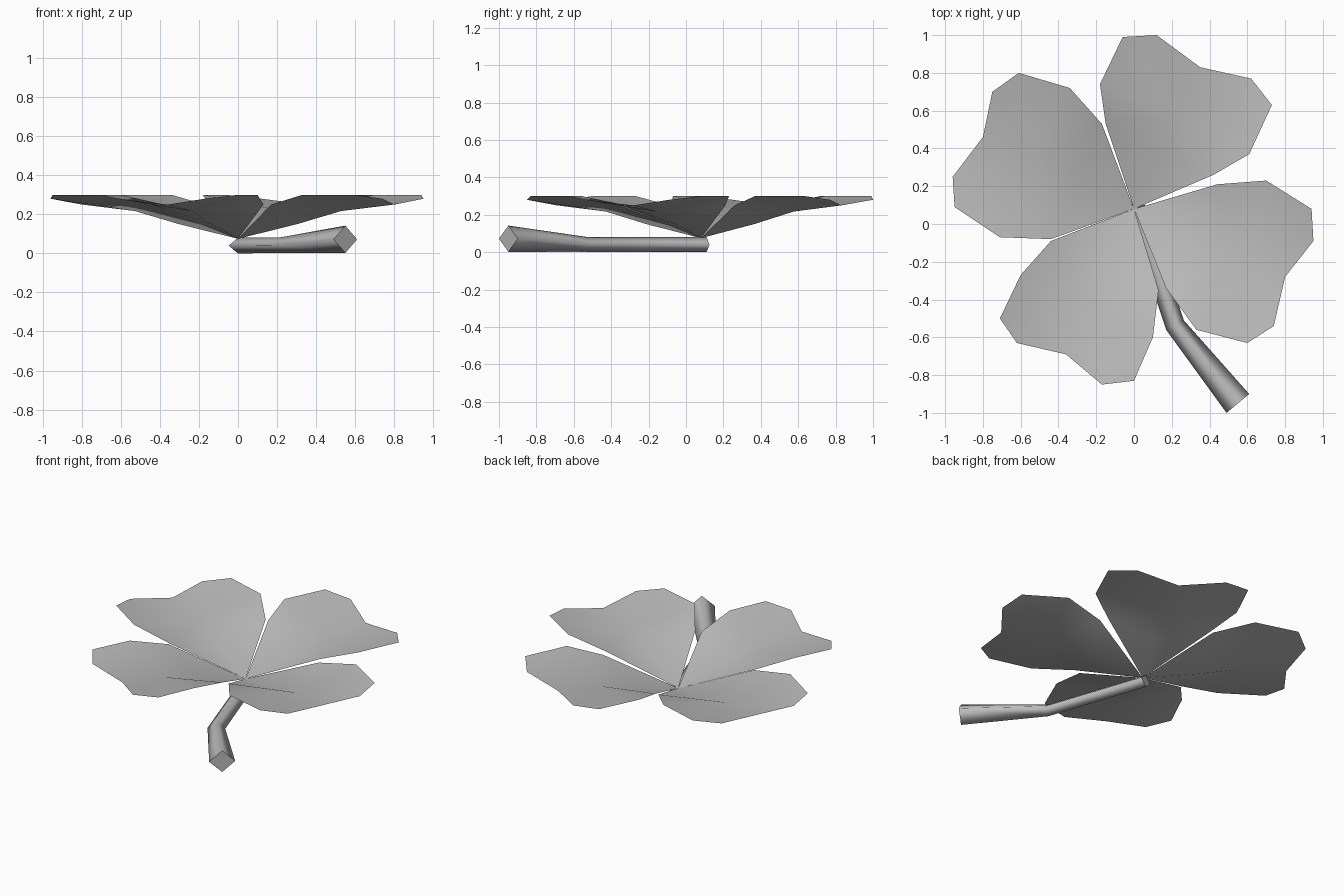
import bpy
import bmesh
from mathutils import Vector

default = bpy.data.objects.get("Cube")
if default:
    bpy.data.objects.remove(default, do_unlink=True)

# One plain grey for the whole plant
grey = bpy.data.materials.new("soft_grey")
grey.use_nodes = True
colour = (0.5, 0.5, 0.5, 1.0)
grey.diffuse_color = colour
grey.node_tree.nodes["Principled BSDF"].inputs["Base Color"].default_value = colour


def make_object(name, bm, flip_check=False):
    """Turn a bmesh into a smooth shaded object with the shared material."""
    if flip_check:
        bmesh.ops.recalc_face_normals(bm, faces=bm.faces)
    for face in bm.faces:
        face.smooth = len(face.verts) < 5
    mesh = bpy.data.meshes.new(name)
    bm.to_mesh(mesh)
    bm.free()
    mesh.materials.append(grey)
    obj = bpy.data.objects.new(name, mesh)
    bpy.context.scene.collection.objects.link(obj)
    return obj


# Leaflets: a cupped sheet folded along its midrib, notched at the tip
CENTRE = Vector((0, 0.08, 0.075))
RIM_HEIGHTS = (0.25, 0.3, 0.3, 0.28, 0.25, 0.28, 0.3, 0.3, 0.25)
NOTCH = 4

# Rim of each leaflet, clockwise seen from above
LEAFLETS = {
    "back_leaflet": ((-.15, .53), (-.18, .74), (-.06, .99), (.12, 1), (.35, .83),
                     (.62, .77), (.73, .63), (.61, .37), (.42, .26)),
    "left_leaflet": ((.44, .21), (.7, .23), (.94, .08), (.95, -.09), (.8, -.28),
                     (.74, -.54), (.6, -.63), (.33, -.56), (.17, -.34)),
    "front_leaflet": ((.13, -.35), (.1, -.6), (0, -.83), (-.17, -.85), (-.36, -.69),
                      (-.62, -.63), (-.71, -.5), (-.6, -.27), (-.44, -.09)),
    "right_leaflet": ((-.44, -.08), (-.71, -.07), (-.95, .09), (-.96, .25), (-.8, .46),
                      (-.75, .7), (-.61, .8), (-.34, .72), (-.17, .53)),
}


def make_leaflet(name, outline):
    bm = bmesh.new()
    rim = [bm.verts.new((x, y, z)) for (x, y), z in zip(outline, RIM_HEIGHTS)]
    root = bm.verts.new(CENTRE)

    def midrib(fraction, height):
        point = CENTRE.lerp(rim[NOTCH].co, fraction)
        point.z = height
        return bm.verts.new(point)

    inner, outer = midrib(0.38, 0.15), midrib(0.66, 0.217)
    for side in (rim[:NOTCH + 1], rim[:NOTCH - 1:-1]):
        strips = [(root, side[0], inner), (inner, side[0], outer),
                  (outer, side[0], side[1])]
        strips += [(outer, a, b) for a, b in zip(side[1:], side[2:])]
        for strip in strips:
            bm.faces.new(strip)
    bmesh.ops.recalc_face_normals(bm, faces=bm.faces)
    if sum(face.normal.z for face in bm.faces) < 0:
        bmesh.ops.reverse_faces(bm, faces=bm.faces)
    return make_object(name, bm)


for leaf_name, leaf_outline in LEAFLETS.items():
    make_leaflet(leaf_name, leaf_outline)

# Stem: a bent, widening bar with a diamond section
# Each station: centre, sideways half width vector, half height
STATIONS = (
    ((0, 0.11, 0.04), (0.048, 0.016, 0), 0.04),
    ((0.217, -0.535, 0.042), (0.047, 0.025, 0), 0.04),
    ((0.55, -0.95, 0.072), (0.06, 0.05, 0), 0.07),
)
bm = bmesh.new()
rings = []
for centre, across, half_height in STATIONS:
    centre, across = Vector(centre), Vector(across)
    up = Vector((0, 0, half_height))
    rings.append([bm.verts.new(centre + offset) for offset in (across, up, -across, -up)])
for first, second in zip(rings, rings[1:]):
    for i in range(4):
        j = (i + 1) % 4
        bm.faces.new((first[i], first[j], second[j], second[i]))
caps = [bm.faces.new(rings[0]), bm.faces.new(rings[-1])]
for cap in caps:
    for edge in cap.edges:
        edge.smooth = False
make_object("stem", bm, flip_check=True)
